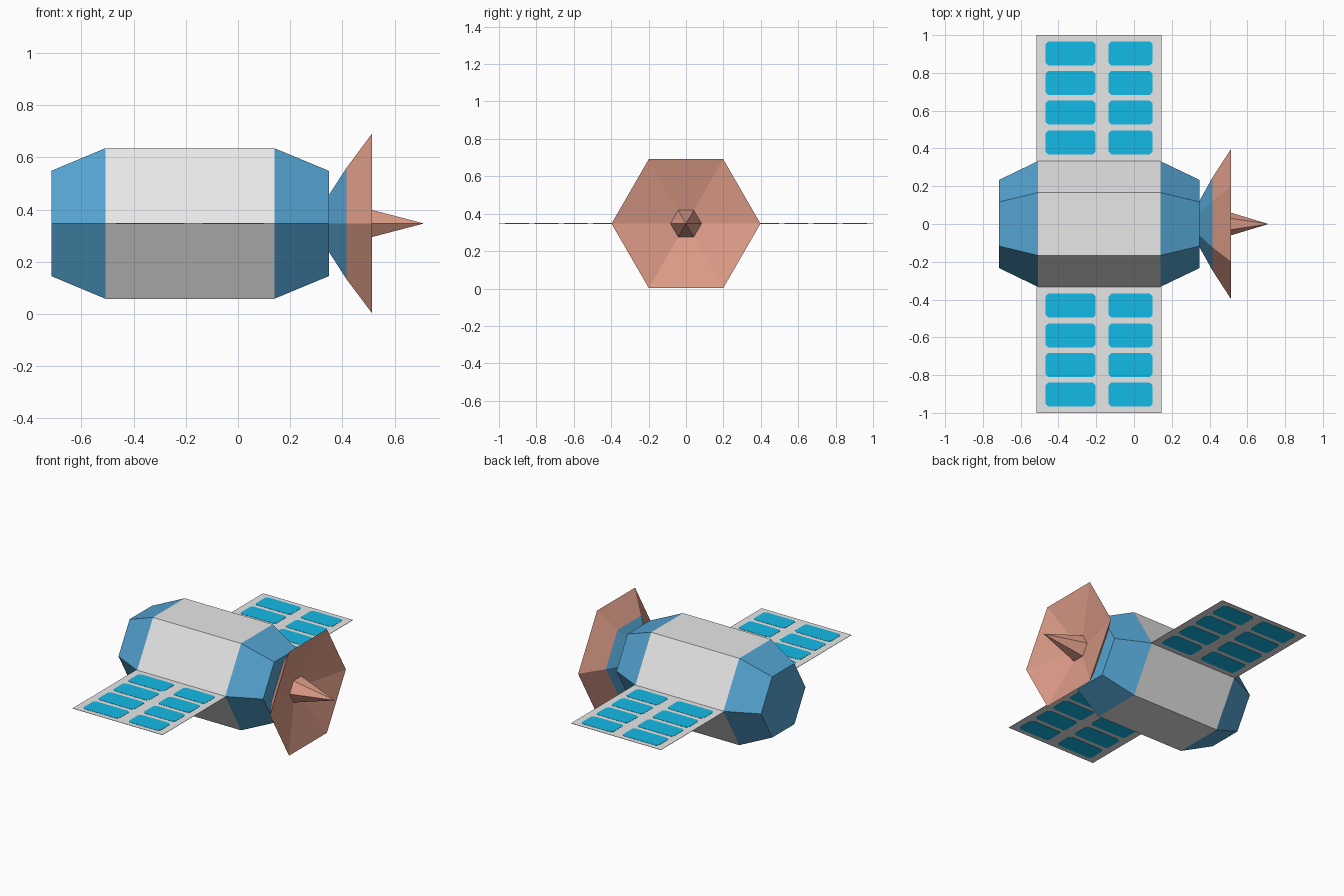
import bpy, bmesh, math

if "Cube" in bpy.data.objects:
    bpy.data.objects.remove(bpy.data.objects["Cube"])

AXIS_Z = 0.347   # height of the long axis


def material(name, rgb):
    m = bpy.data.materials.new(name)
    m.diffuse_color = (*rgb, 1)
    m.use_nodes = True
    m.node_tree.nodes["Principled BSDF"].inputs["Base Color"].default_value = m.diffuse_color
    return m


WHITE = material("hull white", (0.80, 0.81, 0.80))
BLUE = material("steel blue", (0.09, 0.37, 0.64))
COPPER = material("copper pink", (0.74, 0.34, 0.25))
CELL = material("cell cyan", (0.007, 0.50, 0.82))


def finish(name, bm, mats):
    bmesh.ops.recalc_face_normals(bm, faces=bm.faces)
    me = bpy.data.meshes.new(name)
    bm.to_mesh(me)
    bm.free()
    for m in mats:
        me.materials.append(m)
    ob = bpy.data.objects.new(name, me)
    bpy.context.collection.objects.link(ob)
    return ob


def hex_lathe(name, profile, mats, bands):
    """Six-sided turning about the x axis; profile is (x, radius), bands gives a material per segment."""
    bm = bmesh.new()
    rings = []
    for x, r in profile:
        if r == 0:
            rings.append([bm.verts.new((x, 0, AXIS_Z))] * 6)
        else:
            rings.append([bm.verts.new((x, r * math.cos(a), AXIS_Z + r * math.sin(a)))
                          for a in (i * math.pi / 3 for i in range(6))])
    for a, b, mat in zip(rings, rings[1:], bands):
        for i in range(6):
            j = (i + 1) % 6
            quad = list(dict.fromkeys((a[i], a[j], b[j], b[i])))
            bm.faces.new(quad).material_index = mat
    return finish(name, bm, mats)


def plate(name, outline, half, mat):
    """Thin flat plate centred on the axis height."""
    bm = bmesh.new()
    face = bm.faces.new([bm.verts.new((x, y, AXIS_Z - half)) for x, y in outline])
    new = bmesh.ops.extrude_face_region(bm, geom=[face])["geom"]
    bmesh.ops.translate(bm, vec=(0, 0, 2 * half),
                        verts=[v for v in new if isinstance(v, bmesh.types.BMVert)])
    return finish(name, bm, [mat])


# Hull with tapered blue ends
hex_lathe("hull",
          [(-0.715, 0), (-0.715, 0.233), (-0.508, 0.333), (0.139, 0.333), (0.348, 0.233), (0.348, 0)],
          [WHITE, BLUE], [1, 1, 0, 1, 1])

# Dish: blue collar, flared outside, hollow inside
hex_lathe("dish",
          [(0.345, 0.12), (0.416, 0.247), (0.514, 0.398), (0.417, 0)],
          [BLUE, COPPER], [0, 1, 1])

# Antenna spike in the middle of the dish
hex_lathe("antenna_spike", [(0.437, 0), (0.437, 0.083), (0.712, 0)], [COPPER], [0, 0])

# Solar wings with two columns of four cells each
C = 0.014   # clipped cell corner
for side, s in (("left", 1), ("right", -1)):
    plate(side + "_wing", [(-0.516, s * 0.325), (0.145, s * 0.325), (0.145, s), (-0.516, s)], 0.001, WHITE)
    for col, (x0, x1) in enumerate(((-0.468, -0.204), (-0.134, 0.098))):
        for row in range(4):
            y0 = 0.369 + row * 0.157
            y1 = y0 + 0.127
            outline = [(x0 + C, y0), (x1 - C, y0), (x1, y0 + C), (x1, y1 - C),
                       (x1 - C, y1), (x0 + C, y1), (x0, y1 - C), (x0, y0 + C)]
            plate(f"{side}_cell_{col}_{row}", [(x, s * y) for x, y in outline], 0.0025, CELL)
